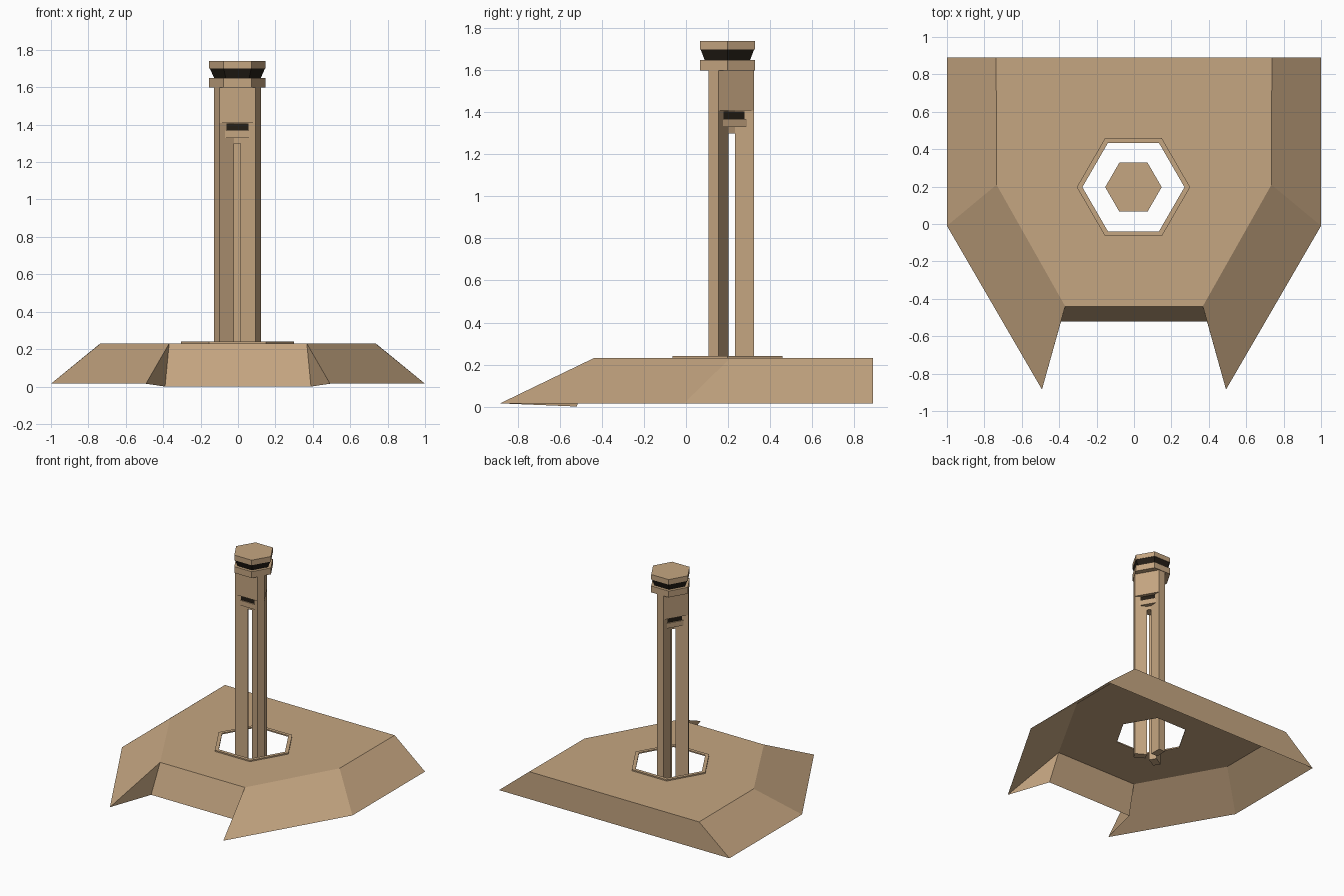
import bpy, bmesh, math
from mathutils import Vector

if "Cube" in bpy.data.objects:
    bpy.data.objects.remove(bpy.data.objects["Cube"])

CX, CY = -0.003, 0.197


def material(name, rgb):
    m = bpy.data.materials.new(name)
    m.diffuse_color = (*rgb, 1)
    m.use_nodes = True
    m.node_tree.nodes["Principled BSDF"].inputs["Base Color"].default_value = m.diffuse_color
    return m


TAN = material("tan", (0.56, 0.38, 0.22))
DARK = material("dark", (0.018, 0.013, 0.008))


def make(name, verts, faces, mat):
    me = bpy.data.meshes.new(name)
    me.from_pydata(verts, [], faces)
    bm = bmesh.new()
    bm.from_mesh(me)
    bmesh.ops.recalc_face_normals(bm, faces=bm.faces)
    bm.to_mesh(me)
    bm.free()
    me.materials.append(mat)
    ob = bpy.data.objects.new(name, me)
    bpy.context.collection.objects.link(ob)
    return ob


def loft(name, low, z0, high, z1, mat):
    """Closed solid between two outlines with the same point count."""
    n = len(low)
    verts = [(x, y, z0) for x, y in low] + [(x, y, z1) for x, y in high]
    faces = [(i, (i + 1) % n, n + (i + 1) % n, n + i) for i in range(n)]
    return make(name, verts, faces + [tuple(range(n))[::-1], tuple(range(n, 2 * n))], mat)


def hexagon(r):
    return [(CX + r * math.cos(math.radians(60 * i)),
             CY + r * math.sin(math.radians(60 * i))) for i in range(6)]


# Base: open-bottomed shell with a hexagonal hole and a notch between two front prongs
H, B = 0.23, 0.015
top = [(0.735, 0.21), (0.737, 0.89), (-0.737, 0.89), (-0.735, 0.21), (-0.368, -0.44), (0.368, -0.44)]
foot = [(1, -0.01, B), (1, 0.89, B), (-1, 0.89, B), (-1, -0.01, B), (-0.492, -0.885, B), (0.492, -0.885, B),
        (-0.39, -0.52, 0), (0.39, -0.52, 0)]
verts = [(x, y, H) for x, y in top] + [(x, y, H) for x, y in hexagon(0.273)] + foot
faces = [(i, (i + 1) % 6, 6 + (i + 1) % 6, 6 + i) for i in range(6)]
faces += [(i, (i + 1) % 6, 12 + (i + 1) % 6, 12 + i) for i in (0, 1, 2, 3, 5)]
faces += [(4, 16, 18), (5, 19, 17), (4, 18, 19, 5)]
make("base_shell", verts, faces, TAN)

# Thin raised rim around the hole
rings = [(0.303, H), (0.303, 0.24), (0.273, 0.24), (0.273, H)]
verts = [(x, y, z) for r, z in rings for x, y in hexagon(r)]
faces = [(6 * k + i, 6 * k + (i + 1) % 6, 6 * ((k + 1) % 4) + (i + 1) % 6, 6 * ((k + 1) % 4) + i)
         for k in range(4) for i in range(6)]
make("hole_rim", verts, faces, TAN)

# Column: triangle with cut corners; each wide side is a V recess ending in a slit
SIDE, CORNER = 0.194, 0.057
APO = (SIDE + 2 * CORNER) / (2 * math.sqrt(3))
SLIT_W, SLIT_D = 0.0175, 0.045


def on_side(k, along, depth):
    """Point on wide side k, measured along the side and inward from it."""
    a = math.radians(-90 + 120 * k)
    n, t = Vector((math.cos(a), math.sin(a))), Vector((-math.sin(a), math.cos(a)))
    p = n * (APO - depth) + t * along
    return (CX + p.x, CY - 0.002 + p.y)


outline, core = [], []
for k in range(3):
    outline += [on_side(k, -SIDE / 2, 0), on_side(k, SIDE / 2, 0)]
    core += [on_side(k, -SLIT_W, SLIT_D), on_side(k, SLIT_W, SLIT_D)]

loft("column_head", outline, 1.41, outline, 1.6, TAN)
loft("column_core", core, 1.3, core, 1.41, TAN)
for k in range(3):
    post = [on_side(k, SLIT_W, SLIT_D), on_side(k, SIDE / 2, 0),
            on_side(k + 1, -SIDE / 2, 0), on_side(k + 1, -SLIT_W, SLIT_D)]
    loft(f"post_{k + 1}", post, 0.05, post, 1.41, TAN)

    # Lip and dark vent filling the top of each recess
    def wedge(w, d):
        return [on_side(k, -w, d), on_side(k, w, d),
                on_side(k, SLIT_W, SLIT_D), on_side(k, -SLIT_W, SLIT_D)]
    loft(f"lip_{k + 1}", wedge(0.066, 0.012), 1.33, wedge(0.066, 0.012), 1.37, TAN)
    loft(f"vent_{k + 1}", wedge(0.058, 0.02), 1.37, wedge(0.058, 0.02), 1.405, DARK)

# Hexagonal cap: collar, flared dark band, top plate
loft("cap_collar", hexagon(0.151), 1.6, hexagon(0.151), 1.65, TAN)
loft("cap_band", hexagon(0.125), 1.65, hexagon(0.147), 1.7, DARK)
loft("cap_top", hexagon(0.151), 1.7, hexagon(0.151), 1.74, TAN)
